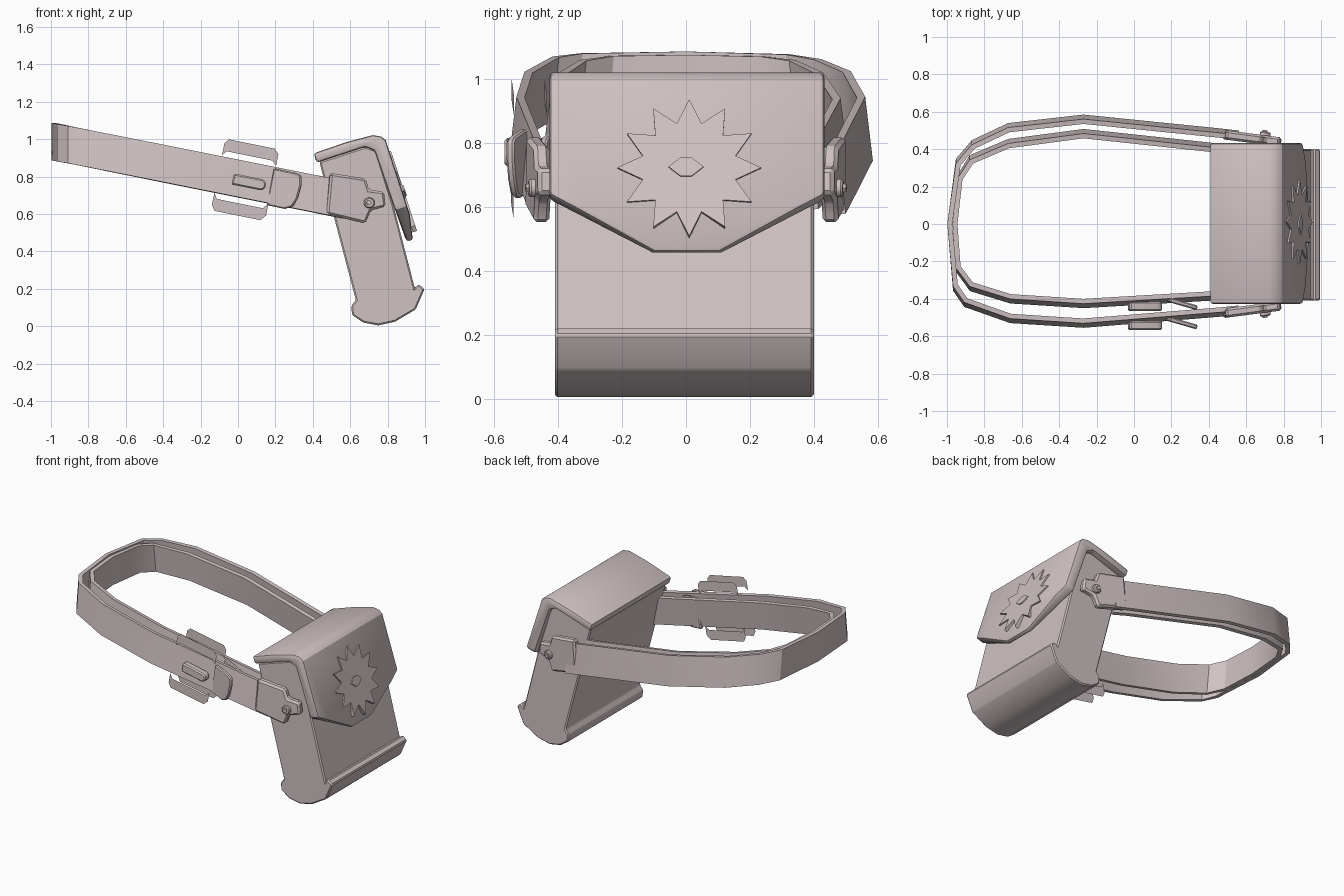
import bpy, bmesh, math
from mathutils import Vector

if "Cube" in bpy.data.objects:
    bpy.data.objects.remove(bpy.data.objects["Cube"])

mat = bpy.data.materials.new("dusty_pink_grey")
mat.use_nodes = True
colour = (0.63, 0.54, 0.545, 1)
mat.diffuse_color = colour
mat.node_tree.nodes["Principled BSDF"].inputs["Base Color"].default_value = colour


def finish(name, bm, loc=(0, 0, 0), rot=(0, 0, 0), solid=0, bevel=0, segments=1):
    """Turn a bmesh into a finished object with thickness and softened edges."""
    bmesh.ops.recalc_face_normals(bm, faces=bm.faces)
    me = bpy.data.meshes.new(name)
    bm.to_mesh(me)
    bm.free()
    me.materials.append(mat)
    ob = bpy.data.objects.new(name, me)
    bpy.context.collection.objects.link(ob)
    ob.location, ob.rotation_euler = loc, rot
    if solid:
        m = ob.modifiers.new("Thickness", 'SOLIDIFY')
        m.thickness, m.offset, m.use_even_offset = solid, 0, True
    if bevel:
        m = ob.modifiers.new("Soft edges", 'BEVEL')
        m.width, m.segments, m.limit_method = bevel, segments, 'ANGLE'
        m.angle_limit = math.radians(35)
    bpy.ops.object.select_all(action='DESELECT')
    ob.select_set(True)
    bpy.context.view_layer.objects.active = ob
    bpy.ops.object.convert(target='MESH')
    bpy.ops.object.shade_smooth_by_angle(angle=math.radians(28))
    return ob


def slab(outline, depth):
    """Outline in the XZ plane, extruded along Y and centred on it."""
    bm = bmesh.new()
    face = bm.faces.new([bm.verts.new((u, -depth / 2, v)) for u, v in outline])
    ext = bmesh.ops.extrude_face_region(bm, geom=[face])
    moved = [g for g in ext["geom"] if isinstance(g, bmesh.types.BMVert)]
    bmesh.ops.translate(bm, verts=moved, vec=(0, depth, 0))
    return bm


def frame(outline, border):
    """Flat ring in the XZ plane, thickened later."""
    bm = bmesh.new()
    face = bm.faces.new([bm.verts.new((u, 0, v)) for u, v in outline])
    bmesh.ops.inset_region(bm, faces=[face], thickness=border, use_boundary=True)
    bmesh.ops.delete(bm, geom=[face], context='FACES_ONLY')
    return bm


def polygon(n, *radii, start=0.0):
    return [(radii[i % len(radii)] * math.cos(start + 2 * math.pi * i / n),
             radii[i % len(radii)] * math.sin(start + 2 * math.pi * i / n))
            for i in range(n)]


def strap(name, path, height):
    """Sloping belt band that leans slightly outwards at its lower edge."""
    bm = bmesh.new()
    rows = []
    for x, y in path:
        z = 0.79 - 0.2 * x
        lean = 0.012 * max(-1, min(1, y / 0.3))
        rows.append((bm.verts.new((x, y + lean, z - height / 2)),
                     bm.verts.new((x, y - lean, z + height / 2))))
    for (a, b), (c, d) in zip(rows, rows[1:]):
        bm.faces.new((a, c, d, b))
    return finish(name, bm, solid=0.026)


# Pouch body with its rounded, lipped base
body = [(0.435, 0.88), (0.63, 0.14), (0.605, 0.11), (0.61, 0.06), (0.67, 0.02),
        (0.75, 0.005), (0.84, 0.025), (0.95, 0.09), (0.998, 0.2), (0.965, 0.225),
        (0.945, 0.205), (0.83, 0.65), (0.74, 0.94), (0.68, 0.96)]
finish("pouch_body", slab(body, 0.81), loc=(0, -0.005, 0), bevel=0.008)

# Folded flap, its lower corners cut to a blunt point
flap = [(0.405, 0.925), (0.42, 0.875), (0.68, 0.96), (0.73, 0.94), (0.83, 0.65),
        (0.90, 0.455), (0.935, 0.46), (0.918, 0.6), (0.79, 0.995), (0.765, 1.015),
        (0.72, 1.022), (0.58, 0.985)]
bm = slab(flap, 0.86)
down = Vector((0.29, 0, -0.957))
for side in (-1, 1):
    normal = down * 0.32 + Vector((0, side * 0.175, 0))
    bmesh.ops.bisect_plane(bm, geom=bm.verts[:] + bm.edges[:] + bm.faces[:],
                           plane_co=(0.935, side * 0.1, 0.46), plane_no=normal,
                           clear_outer=True)
    rim = [e for e in bm.edges if e.is_boundary]
    bmesh.ops.holes_fill(bm, edges=rim, sides=0)
finish("pouch_flap", bm, loc=(0, 0.003, 0), bevel=0.014, segments=2)

# Pointed rosette in relief on the flap
tilt = (0.314, 0, -math.pi / 2)
finish("flap_rosette", slab(polygon(24, 0.225, 0.15), 0.024),
       loc=(0.876, 0.01, 0.72), rot=tilt)
finish("rosette_ring", frame(polygon(8, 0.085, start=math.pi / 8), 0.014),
       loc=(0.888, 0.035, 0.725), rot=tilt, solid=0.02)
finish("rosette_lens", slab(polygon(6, 0.055, 0.035, 0.035), 0.012),
       loc=(0.888, 0.0, 0.725), rot=tilt)

# Belt: outer band to the side clips, inner band to the back of the pouch
outer = [(0.56, 0.475), (0.47, 0.485), (-0.27, 0.56), (-0.67, 0.515), (-0.86, 0.425),
         (-0.94, 0.33), (-0.985, 0.0), (-0.955, -0.34), (-0.9, -0.42),
         (-0.66, -0.505), (-0.27, -0.53), (0.47, -0.47), (0.56, -0.46)]
inner = [(0.51, 0.39), (0.41, 0.41), (-0.27, 0.483), (-0.67, 0.43), (-0.87, 0.345),
         (-0.93, 0.25), (-0.957, 0.0), (-0.94, -0.24), (-0.87, -0.335),
         (-0.66, -0.4), (-0.27, -0.425), (0.41, -0.385), (0.51, -0.38)]
strap("outer_belt", outer, 0.2)
strap("inner_belt", inner, 0.19)

# Buckle, prong and loose belt tip on each band
slope = 0.2
square = [(-0.15, -0.13), (-0.13, -0.16), (0.12, -0.16), (0.145, -0.13),
          (0.145, 0.14), (0.12, 0.165), (-0.13, 0.165), (-0.15, 0.14)]
pill = [(-0.09, -0.03), (0.07, -0.03), (0.09, -0.015), (0.09, 0.015),
        (0.07, 0.03), (-0.09, 0.03)]
tip = [(-0.08, -0.1), (0.02, -0.1), (0.06, -0.08), (0.08, -0.03),
       (0.085, 0.04), (0.075, 0.09), (0.05, 0.1), (-0.08, 0.1)]
for band, y in (("outer", -0.543), ("inner", -0.44)):
    finish(band + "_buckle", frame(square, 0.055), loc=(0.04, y, 0.78),
           rot=(0, slope, 0.03), solid=0.065, bevel=0.012)
    finish(band + "_buckle_prong", slab(pill, 0.05), loc=(0.06, y, 0.77),
           rot=(0, slope, 0), bevel=0.008)
    finish(band + "_belt_tip", slab(tip, 0.025), loc=(0.25, y + 0.017, 0.73),
           rot=(0, slope, -0.28), bevel=0.006)

# Side clips with studs
clip = [(-0.11, 0.13), (0.08, 0.1), (0.1, 0.04), (0.18, 0.03), (0.19, -0.05),
        (0.11, -0.07), (0.08, -0.14), (-0.13, -0.09)]
for side, name in ((1, "left"), (-1, "right")):
    turn = -0.13 * side
    finish(name + "_clip", slab(clip, 0.05), loc=(0.6, side * 0.462, 0.69),
           rot=(0, 0, turn), bevel=0.012)
    finish(name + "_stud", slab(polygon(10, 0.03), 0.05),
           loc=(0.7, side * 0.468, 0.66), rot=(0, 0, turn), bevel=0.006)
    finish(name + "_stud_head", slab(polygon(6, 0.014), 0.02),
           loc=(0.7, side * 0.492, 0.66), rot=(0, 0, turn))
